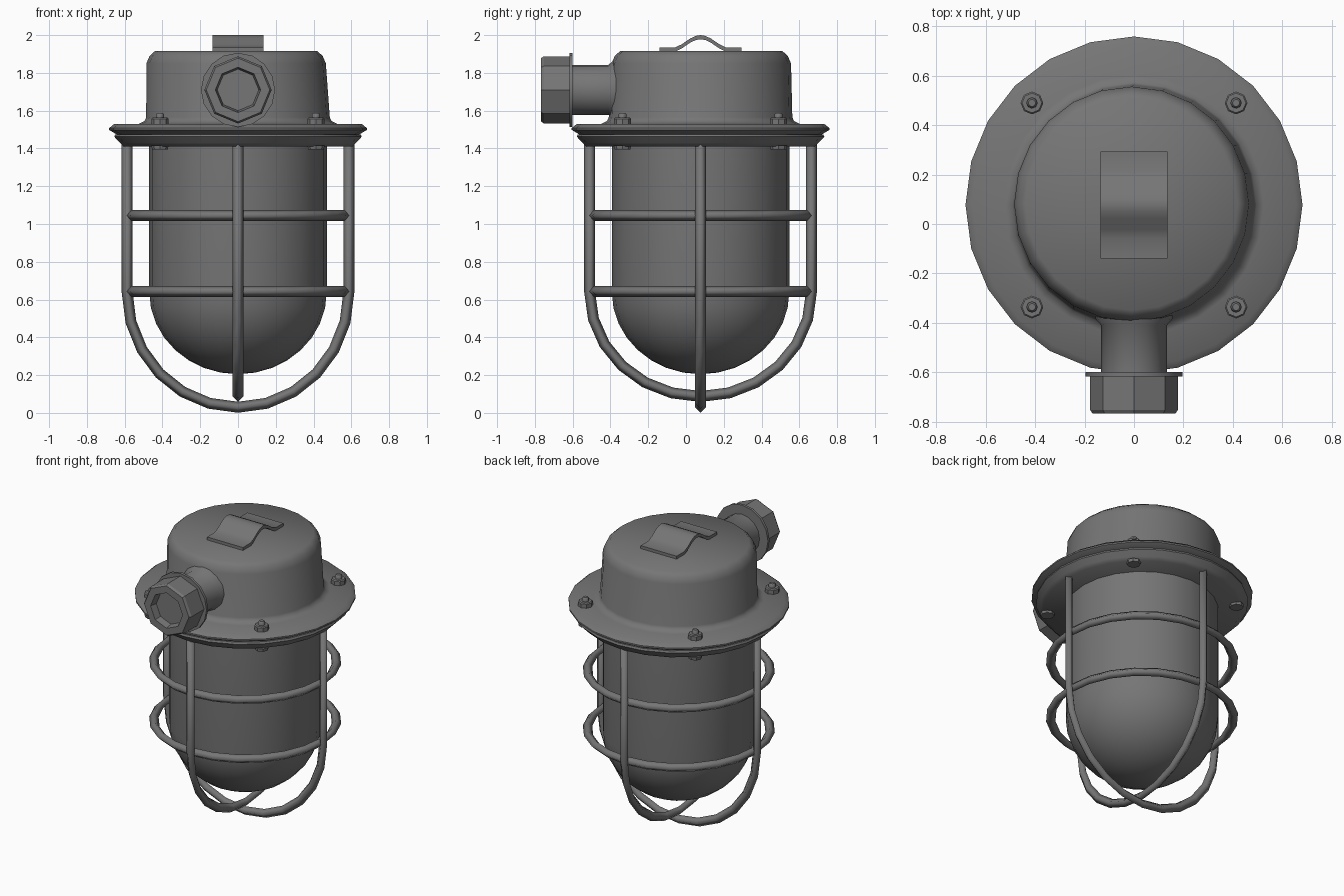
import bpy, bmesh
from math import sin, cos, pi, radians
from mathutils import Vector, Matrix

if "Cube" in bpy.data.objects:
    bpy.data.objects.remove(bpy.data.objects["Cube"], do_unlink=True)

CY = 0.077          # lamp axis in y
AXIS = Vector((0, CY, 0))

gray = bpy.data.materials.new("dark_gray")
gray.use_nodes = True
gray.diffuse_color = (0.18, 0.18, 0.18, 1)
gray.node_tree.nodes["Principled BSDF"].inputs["Base Color"].default_value = gray.diffuse_color


def grid_object(name, rows, wrap_rows=False, caps=False, angle=45, matrix=None):
    """Skin rows of points; every row is a closed loop."""
    bm = bmesh.new()
    vs = [[bm.verts.new(p) for p in row] for row in rows]
    n, m = len(vs), len(vs[0])
    for i in range(n if wrap_rows else n - 1):
        a, b = vs[i], vs[(i + 1) % n]
        for j in range(m):
            k = (j + 1) % m
            bm.faces.new((a[j], a[k], b[k], b[j]))
    if caps:
        bm.faces.new(vs[0])
        bm.faces.new(vs[-1])
    bmesh.ops.remove_doubles(bm, verts=bm.verts, dist=1e-5)
    bmesh.ops.recalc_face_normals(bm, faces=bm.faces)
    if matrix:
        bm.transform(matrix)
    me = bpy.data.meshes.new(name)
    bm.to_mesh(me)
    bm.free()
    me.materials.append(gray)
    ob = bpy.data.objects.new(name, me)
    bpy.context.collection.objects.link(ob)
    bpy.ops.object.select_all(action='DESELECT')
    ob.select_set(True)
    bpy.context.view_layer.objects.active = ob
    bpy.ops.object.shade_smooth_by_angle(angle=radians(angle))
    return ob


def lathe(name, profile, sides=24, closed=False, angle=45, matrix=None):
    """Spin (radius, height) points about z."""
    rows = [[(r * cos(2 * pi * j / sides), r * sin(2 * pi * j / sides), z)
             for j in range(sides)] for r, z in profile]
    return grid_object(name, rows, closed, False, angle,
                       matrix or Matrix.Translation(AXIS))


# Housing with slightly leaning cap, fillet and upper flange
housing = lathe("housing", [
    (0, 1.915), (0.43, 1.915), (0.458, 1.89), (0.475, 1.85), (0.486, 1.565),
    (0.495, 1.545), (0.525, 1.53), (0.655, 1.53), (0.682, 1.508),
    (0.682, 1.498), (0.635, 1.47), (0, 1.47)], angle=50)
for v in housing.data.vertices:
    if v.co.z > 1.7:
        v.co += Vector((-0.01, 0.004, 0))

# Lower clamping flange
lathe("lower_flange", [(0, 1.475), (0.65, 1.475), (0.655, 1.462),
                       (0.625, 1.43), (0.605, 1.41), (0, 1.41)], angle=50)

# Domed globe
dome = [(0.47 * cos(a), 0.64 - 0.435 * sin(a))
        for a in (i * pi / 16 for i in range(8))]
lathe("globe", [(0.47, 1.42)] + dome + [(0, 0.205)], angle=60)

# Cage rings
T = 0.029
for name, z in (("upper_ring", 1.045), ("lower_ring", 0.643)):
    lathe("cage_" + name, [(0.564 + T, z), (0.564, z + T), (0.564 - T, z),
                           (0.564, z - T)], closed=True, angle=180)


# U-shaped cage bars, one across each axis
def cage_bar(name, across, bottom):
    side = Vector((0, 0, 1)).cross(across)
    R, zc = 0.587, 0.64
    path = [(-R, 1.42, -1, 0)]
    for i in range(13):
        a = pi * i / 12
        path.append((-R * cos(a), zc - (zc - bottom) * sin(a), -cos(a), -sin(a)))
    path.append((R, 1.42, 1, 0))
    rows = []
    for u, z, nu, nz in path:
        c = AXIS + across * u + Vector((0, 0, z))
        n = across * nu + Vector((0, 0, nz))
        rows.append([c + n * T, c + side * T, c - n * T, c - side * T])
    grid_object(name, rows, caps=True, angle=180)


cage_bar("cage_bar_sideways", Vector((1, 0, 0)), 0.03)
cage_bar("cage_bar_lengthways", Vector((0, 1, 0)), 0.087)

# Flange bolts: nut and stud above, head below
for sx in (-1, 1):
    for sy in (-1, 1):
        place = Matrix.Translation(AXIS + Vector((sx * 0.413, sy * 0.413, 0)))
        tag = ("left" if sx > 0 else "right") + ("_back" if sy > 0 else "_front")
        lathe("nut_" + tag, [(0, 1.525), (0.046, 1.525), (0.046, 1.557),
                             (0.04, 1.563), (0, 1.563)], 8, angle=30, matrix=place)
        lathe("stud_" + tag, [(0, 1.55), (0.022, 1.55), (0.022, 1.58),
                              (0.015, 1.588), (0, 1.588)], 8, matrix=place)
        lathe("bolt_head_" + tag, [(0, 1.415), (0.045, 1.415), (0.042, 1.395),
                                   (0, 1.395)], 8, angle=30, matrix=place)

# Cable inlet pointing to the front
front = Matrix.Translation((0, 0, 1.71)) @ Matrix.Rotation(pi / 2, 4, 'X')
lathe("inlet_pipe", [(0, 0.3), (0.16, 0.3), (0.155, 0.385), (0.133, 0.41),
                     (0.133, 0.61), (0, 0.61)], 16, angle=50, matrix=front)
lathe("inlet_washer", [(0, 0.6), (0.196, 0.6), (0.196, 0.618), (0, 0.618)],
      16, angle=30, matrix=front)
lathe("inlet_gland_nut", [(0, 0.61), (0.178, 0.61), (0.178, 0.752),
                          (0.168, 0.767), (0.12, 0.767), (0.11, 0.72), (0, 0.72)],
      8, angle=30, matrix=front)

# Arched hanging strap on the top
half = [(0, 2.0), (0.025, 1.996), (0.055, 1.982), (0.1, 1.951), (0.135, 1.935), (0.217, 1.935)]
arch = [(-y, z) for y, z in reversed(half[1:])] + half
rows = []
for y, z in arch:
    rows.append([AXIS + Vector((x, y, z - d))
                 for x, d in ((-0.135, 0), (0.135, 0), (0.135, 0.022), (-0.135, 0.022))]) 
grid_object("hanging_strap", rows, caps=True, angle=45)
